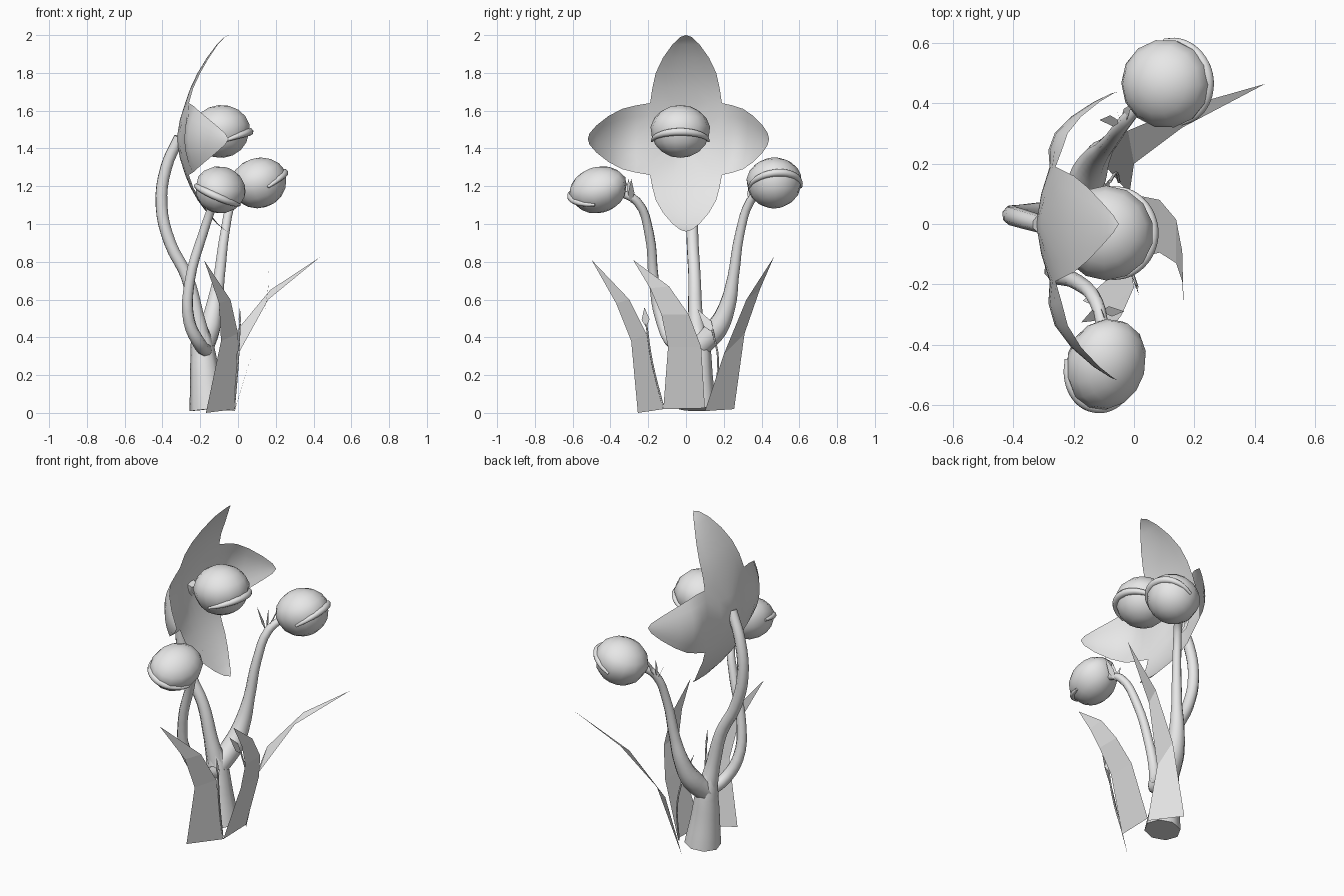
import bpy
import bmesh
from math import cos, sin, pi, radians
from mathutils import Vector, Euler, Matrix

default_cube = bpy.data.objects.get("Cube")
if default_cube:
    bpy.data.objects.remove(default_cube, do_unlink=True)

grey = bpy.data.materials.new("plain_grey")
grey.use_nodes = True
grey.diffuse_color = (0.8, 0.8, 0.8, 1)
for node in grey.node_tree.nodes:
    if node.type == 'BSDF_PRINCIPLED':
        node.inputs["Base Color"].default_value = grey.diffuse_color


def link(name, data):
    obj = bpy.data.objects.new(name, data)
    bpy.context.scene.collection.objects.link(obj)
    data.materials.append(grey)
    return obj


def finish(name, bm, smooth):
    """Turn a bmesh into a finished object."""
    mesh = bpy.data.meshes.new(name)
    for face in bm.faces:
        face.smooth = smooth
    bm.to_mesh(mesh)
    bm.free()
    return link(name, mesh)


def tube(name, points, sides=2):
    """Tapering round stem through (x, y, z, radius) points."""
    curve = bpy.data.curves.new(name, 'CURVE')
    curve.dimensions = '3D'
    curve.resolution_u = 4
    curve.bevel_depth = 1
    curve.bevel_resolution = sides
    curve.use_fill_caps = True
    spline = curve.splines.new('BEZIER')
    spline.bezier_points.add(len(points) - 1)
    for knot, (x, y, z, radius) in zip(spline.bezier_points, points):
        knot.co = (x, y, z)
        knot.radius = radius
        knot.handle_left_type = knot.handle_right_type = 'AUTO'
    return link(name, curve)


def blade(name, edge_a, edge_b, tip):
    """Flat leaf between two edges that meet in a tip."""
    bm = bmesh.new()
    side_a = [bm.verts.new(p) for p in edge_a]
    side_b = [bm.verts.new(p) for p in edge_b]
    for i in range(len(side_a) - 1):
        bm.faces.new((side_a[i], side_b[i], side_b[i + 1], side_a[i + 1]))
    bm.faces.new((side_a[-1], side_b[-1], bm.verts.new(tip)))
    return finish(name, bm, False)


def bract(name, base, direction, width):
    """Small pointed scale, widest at its middle."""
    base, direction = Vector(base), Vector(direction)
    across = direction.cross(Vector((1, 0.3, 0))).normalized() * width
    middle = base + direction * 0.4
    bm = bmesh.new()
    bm.faces.new([bm.verts.new(p) for p in
                  (base, middle + across, base + direction, middle - across)])
    return finish(name, bm, False)


def bulb(name, centre, size, turn, lip_drop):
    """Rounded bud with a low lip, arched at the mouth, wrapped round it."""
    spin = Euler([radians(a) for a in turn]).to_matrix().to_4x4()
    place = Matrix.Translation(centre) @ spin
    bm = bmesh.new()
    bmesh.ops.create_uvsphere(bm, u_segments=14, v_segments=9, radius=1)
    for v in bm.verts:
        v.co = Vector([c * s for c, s in zip(v.co, size)])
        if v.co.z < 0:
            v.co.x *= 0.95
            v.co.y *= 0.96
    bm.transform(place)
    finish(name, bm, True)
    arc = []
    for i in range(9):
        angle = (i / 8 - 0.5) * pi * 0.95
        local = Vector((size[0] * cos(angle), size[1] * sin(angle), 0)) * 0.94
        local.z = 0.04 * cos(angle) - lip_drop
        arc.append((*(place @ local), 0.006 + 0.015 * cos(angle)))
    tube(name + "_lip", arc)


# Four-petalled flower shell, open towards +x; the side petals are cupped and
# run straight outwards before they curl forward
petal_rows = [(0, 0, -0.325), (0.1, 0.1, -0.308), (0.19, 0.19, -0.28),
              (0.27, 0.178, -0.252), (0.35, 0.16, -0.214), (0.43, 0.122, -0.165),
              (0.5, 0.072, -0.113), (0.54, 0.03, -0.072), (0.55, 0, -0.05)]
petal_kinds = [(0.44, 0.045, 0.05), (0.55, 0.015, 0), (0.52, 0.045, 0.05), (0.49, 0.015, 0)]
bm = bmesh.new()
for quarter, (length, cup, bulge) in enumerate(petal_kinds):
    c, s = cos(quarter * pi / 2), sin(quarter * pi / 2)
    grid = []
    for out, half, depth in petal_rows:
        bend = 0.02
        if out > 0.2:
            bend = cup
            reach = (out - 0.19) / 0.36
            depth -= bulge * sin(pi * reach)
            out = 0.19 + reach * (length - 0.19)
        line = []
        for k in range(-3, 4):
            across = k / 3
            x = depth + bend * across * across * min(1, half * 6)
            side = half * across
            line.append(bm.verts.new((x, c * out - s * side, 1.45 + s * out + c * side)))
        grid.append(line)
    for low, high in zip(grid, grid[1:]):
        for k in range(6):
            bm.faces.new((low[k], high[k], high[k + 1], low[k + 1]))
bmesh.ops.remove_doubles(bm, verts=bm.verts, dist=0.001)
finish("flower_petals", bm, True)

# Flower heart and the two closed buds
bulb("flower_heart", (-0.09, -0.03, 1.49), (0.16, 0.16, 0.14), (0, -5, 0), 0.055)
bulb("back_bud", (0.11, 0.467, 1.217), (0.155, 0.15, 0.133), (0, -18, 12), 0.03)
bulb("front_bud", (-0.095, -0.463, 1.18), (0.16, 0.137, 0.12), (-25, 14, -105), 0.03)

# Trunk and its three branches
tube("trunk", [(-0.155, 0.06, 0.02, 0.102), (-0.175, 0.062, 0.2, 0.08),
               (-0.19, 0.067, 0.36, 0.062), (-0.205, 0.058, 0.46, 0.04)])
tube("flower_stem", [(-0.19, 0.065, 0.36, 0.055), (-0.22, 0.05, 0.52, 0.04),
                     (-0.27, 0.045, 0.72, 0.034), (-0.36, 0.035, 0.9, 0.033),
                     (-0.405, 0.03, 1.1, 0.033), (-0.38, 0.02, 1.3, 0.032),
                     (-0.31, 0, 1.46, 0.03)])
tube("front_branch", [(-0.17, 0.03, 0.33, 0.035), (-0.2, -0.06, 0.36, 0.035),
                      (-0.26, -0.13, 0.49, 0.032), (-0.255, -0.17, 0.7, 0.028),
                      (-0.185, -0.195, 0.95, 0.026), (-0.125, -0.26, 1.12, 0.023),
                      (-0.1, -0.36, 1.17, 0.02)])
tube("back_branch", [(-0.185, 0.07, 0.35, 0.06), (-0.15, 0.165, 0.45, 0.06),
                     (-0.125, 0.22, 0.57, 0.046), (-0.1, 0.25, 0.72, 0.032),
                     (-0.07, 0.285, 0.95, 0.026), (-0.03, 0.34, 1.12, 0.024),
                     (0.02, 0.4, 1.18, 0.02)])

# Scales where the buds meet their branches
for tilt in (-0.05, 0.01, 0.06):
    bract("front_scale", (-0.11, -0.29, 1.11), (tilt * 1.3, -0.02 + tilt / 3, 0.13), 0.018)
    bract("back_scale", (-0.045, 0.34, 1.1), (tilt - 0.02, 0.03 + tilt / 2, 0.14), 0.02)

# Long ground leaves
blade("front_leaf",
      [(-0.17, -0.255, 0), (-0.09, -0.29, 0.38), (-0.1, -0.37, 0.58)],
      [(-0.015, -0.12, 0.02), (0, -0.21, 0.42), (-0.04, -0.3, 0.6)],
      (-0.18, -0.5, 0.81))
blade("side_leaf",
      [(-0.015, -0.12, 0.02), (0.085, -0.095, 0.35), (0.14, -0.13, 0.52), (0.16, -0.19, 0.66)],
      [(-0.015, 0.1, 0.025), (0.085, 0.08, 0.35), (0.14, 0.015, 0.52), (0.16, -0.09, 0.67)],
      (0.165, -0.28, 0.81))
blade("back_leaf",
      [(-0.15, 0.255, 0.02), (-0.02, 0.31, 0.42), (0.17, 0.39, 0.65)],
      [(-0.015, 0.1, 0.01), (0, 0.2, 0.31), (0.16, 0.32, 0.6)],
      (0.435, 0.465, 0.825))

# Two thin sprouts with pointed pods
tube("front_sprout", [(-0.02, -0.12, 0.03, 0.005), (0, -0.18, 0.27, 0.005),
                      (0.01, -0.21, 0.47, 0.005)], 1)
bract("front_sprout_pod", (0.01, -0.21, 0.45), (0, -0.01, 0.11), 0.022)
tube("back_sprout", [(-0.05, 0.14, 0.04, 0.005), (-0.06, 0.17, 0.28, 0.005),
                     (-0.08, 0.14, 0.44, 0.005)], 1)
bract("back_sprout_pod", (-0.08, 0.15, 0.42), (-0.02, -0.09, 0.13), 0.025)
